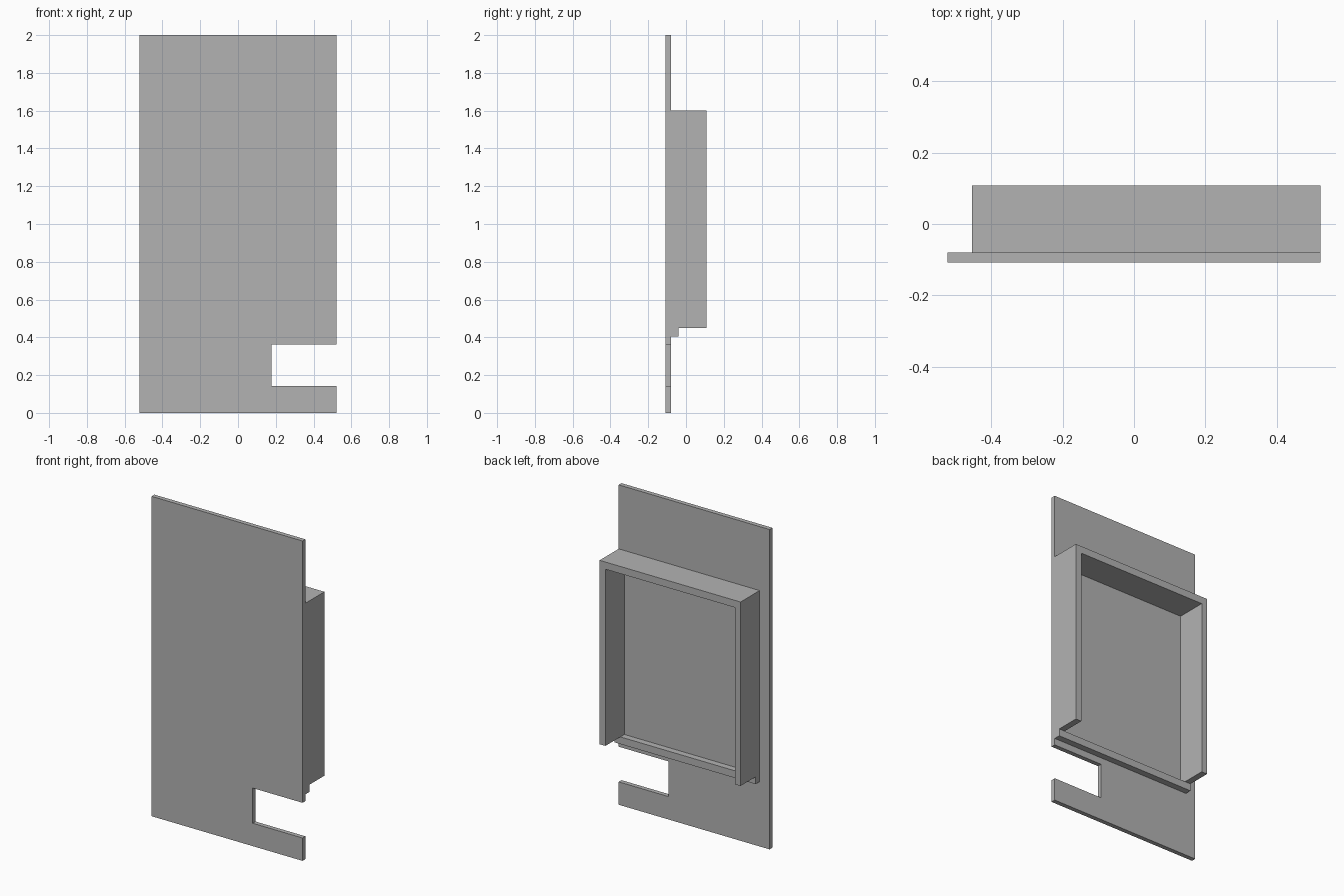
import bpy
import bmesh

cube = bpy.data.objects.get("Cube")
if cube:
    bpy.data.objects.remove(cube, do_unlink=True)

# One plain grey for every part
grey = bpy.data.materials.new("plain_grey")
grey.use_nodes = True
colour = (0.45, 0.45, 0.45, 1)
grey.diffuse_color = colour
grey.node_tree.nodes["Principled BSDF"].inputs["Base Color"].default_value = colour


def extrude_outline(name, outline, y_front, y_back):
    """Extrude an (x, z) outline from y_front to y_back."""
    bm = bmesh.new()
    face = bm.faces.new([bm.verts.new((x, y_front, z)) for x, z in outline])
    result = bmesh.ops.extrude_face_region(bm, geom=[face])
    moved = [v for v in result["geom"] if isinstance(v, bmesh.types.BMVert)]
    bmesh.ops.translate(bm, verts=moved, vec=(0, y_back - y_front, 0))
    bmesh.ops.recalc_face_normals(bm, faces=bm.faces)
    mesh = bpy.data.meshes.new(name)
    bm.to_mesh(mesh)
    bm.free()
    mesh.materials.append(grey)
    obj = bpy.data.objects.new(name, mesh)
    bpy.context.collection.objects.link(obj)
    return obj


half_width = 0.522
front, plate_back, ledge_back, rim_back = -0.108, -0.08, -0.04, 0.108
left, right = half_width, -0.453
wall, top_wall = 0.04, 0.045
frame_bottom, frame_top = 0.45, 1.6
slot_x, slot_bottom, slot_top = 0.177, 0.143, 0.363

# Front plate with an open slot in its left edge
extrude_outline("front_plate", [
    (-half_width, 0), (half_width, 0),
    (half_width, slot_bottom), (slot_x, slot_bottom),
    (slot_x, slot_top), (half_width, slot_top),
    (half_width, 2), (-half_width, 2),
], front, plate_back)

# Three-sided rim on the back, open at the bottom
extrude_outline("back_rim", [
    (right, frame_bottom), (right, frame_top),
    (left, frame_top), (left, frame_bottom),
    (left - wall, frame_bottom), (left - wall, frame_top - top_wall),
    (right + wall, frame_top - top_wall), (right + wall, frame_bottom),
], plate_back, rim_back)

# Shallow ledge closing the bottom of the rim
ledge_bottom = 0.405
extrude_outline("bottom_ledge", [
    (right, ledge_bottom), (left, ledge_bottom),
    (left, frame_bottom), (right, frame_bottom),
], plate_back, ledge_back)
